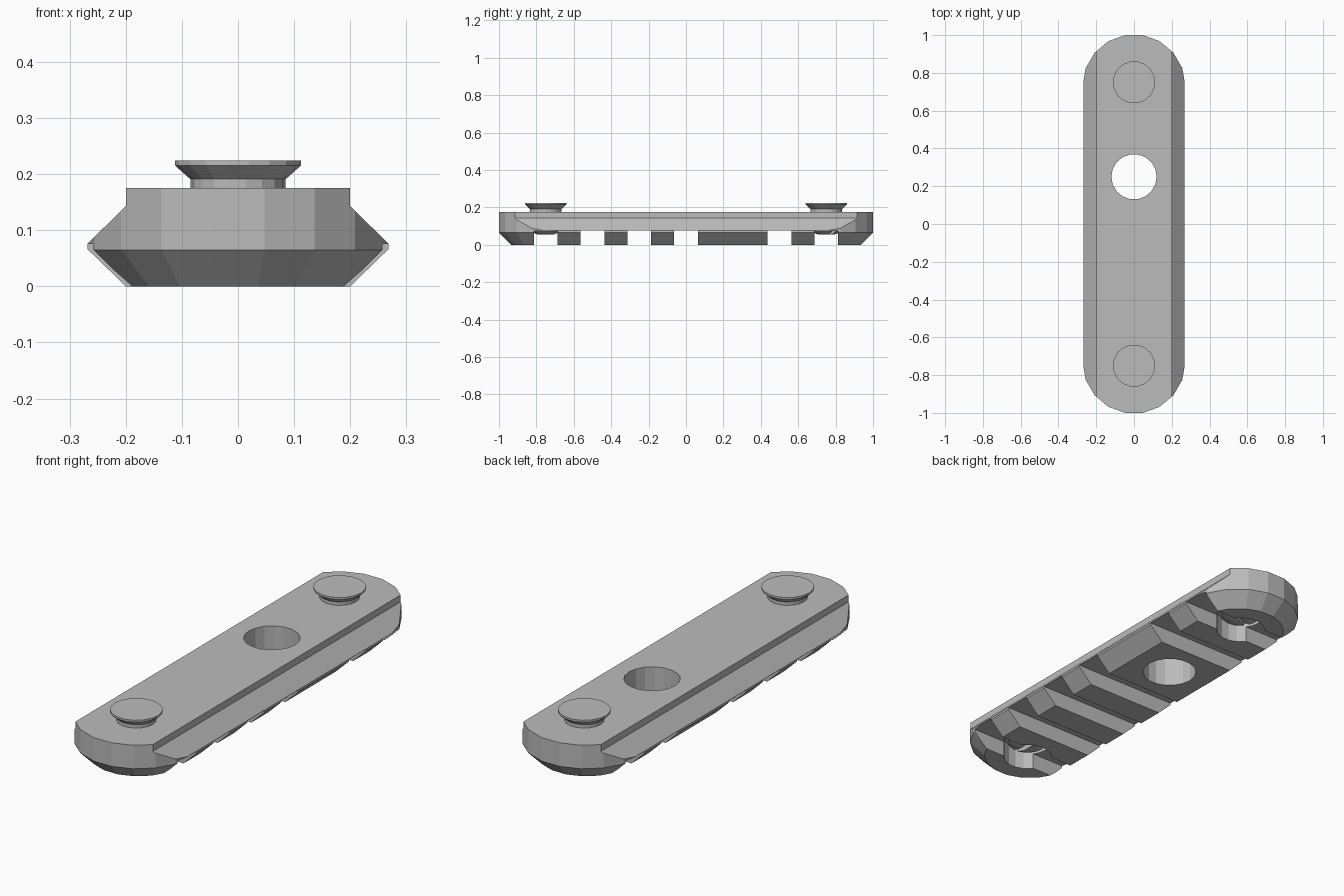
import bpy
import bmesh
from math import sin, cos, radians, tau
from mathutils import Matrix

cube = bpy.data.objects.get("Cube")
if cube:
    bpy.data.objects.remove(cube, do_unlink=True)

grey = bpy.data.materials.new("light grey")
grey.use_nodes = True
grey.diffuse_color = (0.5, 0.5, 0.5, 1)
grey.node_tree.nodes["Principled BSDF"].inputs["Base Color"].default_value = (0.5, 0.5, 0.5, 1)


def loft(name, rings):
    """Skin a stack of equal-length rings and cap both ends."""
    bm = bmesh.new()
    rows = [[bm.verts.new(p) for p in ring] for ring in rings]
    for a, b in zip(rows, rows[1:]):
        for i in range(len(a)):
            j = (i + 1) % len(a)
            bm.faces.new((a[i], a[j], b[j], b[i]))
    bm.faces.new(rows[0])
    bm.faces.new(rows[-1])
    bmesh.ops.recalc_face_normals(bm, faces=bm.faces)
    mesh = bpy.data.meshes.new(name)
    bm.to_mesh(mesh)
    bm.free()
    mesh.materials.append(grey)
    obj = bpy.data.objects.new(name, mesh)
    bpy.context.collection.objects.link(obj)
    return obj


def lathe(name, profile, y, sides=18):
    return loft(name, [[(r * cos(tau * i / sides), y + r * sin(tau * i / sides), z)
                        for i in range(sides)] for r, z in profile])


def box(name, x, y, z0, z1, width, depth, turn=0):
    corners = [(-1, -1), (1, -1), (1, 1), (-1, 1)]
    obj = loft(name, [[(a * width / 2, b * depth / 2, z) for a, b in corners]
                      for z in (z0, z1)])
    obj.data.transform(Matrix.Translation((x, y, 0)) @ Matrix.Rotation(radians(turn), 4, "Z"))
    return obj


def boolean(target, tool, operation="DIFFERENCE"):
    tool.hide_render = True
    mod = target.modifiers.new("cut", "BOOLEAN")
    mod.operation = operation
    mod.solver = "EXACT"
    mod.object = tool
    bpy.context.view_layer.objects.active = target
    bpy.ops.object.modifier_apply(modifier=mod.name)
    bpy.data.objects.remove(tool, do_unlink=True)


# Rail: angled cross-section run along y
half = [(0.2, 0), (0.268, 0.066), (0.268, 0.076), (0.2, 0.143), (0.2, 0.175)]
section = half + [(-x, z) for x, z in reversed(half)]
rail = loft("rail", [[(x, y, z) for x, z in section] for y in (-1.1, 1.1)])


# Rounded ends with a bevelled underside
def stadium(r, z):
    return [(s * r * cos(radians(a)), s * (0.732 + r * sin(radians(a))), z)
            for s in (1, -1) for a in range(0, 181, 20)]


envelope = loft("end_shape", [stadium(0.187, -0.02), stadium(0.272, 0.065), stadium(0.272, 0.3)])
boolean(rail, envelope, "INTERSECT")

# Cross slots underneath
for y in (-0.75, -0.5, -0.25, 0, 0.5, 0.75):
    boolean(rail, box("slot_cutter", 0, y, -0.1, 0.075, 1, 0.127))

# Through hole and screw recesses
boolean(rail, lathe("hole_cutter", [(0.12, -0.1), (0.12, 0.3)], 0.25))
for y in (-0.75, 0.75):
    boolean(rail, lathe("recess_cutter", [(0.108, -0.1), (0.108, 0.1)], y))

# Flared buttons on top, slotted screw heads below
for place, y, turn in (("front", -0.75, 90), ("back", 0.75, 30)):
    lathe(place + "_button", [(0.085, 0.17), (0.085, 0.191), (0.112, 0.215), (0.112, 0.224)], y)
    screw = lathe(place + "_screw_head", [(0.045, 0.055), (0.085, 0.07), (0.085, 0.11)], y)
    boolean(screw, box("groove_cutter", 0, y, 0, 0.08, 0.3, 0.025, turn))
